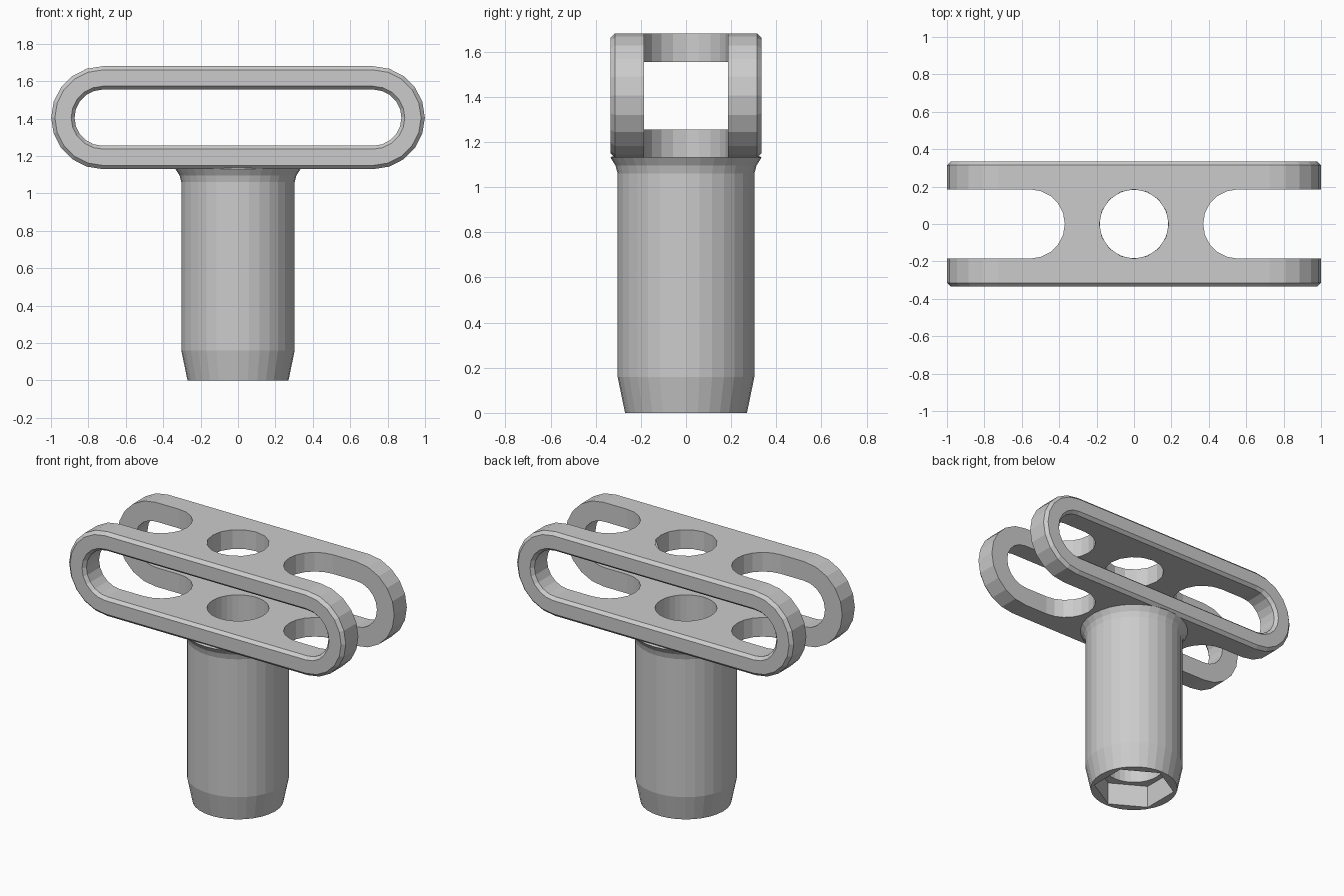
import bpy, bmesh
from math import sin, cos, pi, radians

if "Cube" in bpy.data.objects:
    bpy.data.objects.remove(bpy.data.objects["Cube"])


def make(name, rings, loop=False):
    """Skin a list of equal-length point rings; cap the ends or close into a loop."""
    bm = bmesh.new()
    vs = [[bm.verts.new(p) for p in r] for r in rings]
    n = len(vs[0])
    pairs = list(zip(vs, vs[1:])) + ([(vs[-1], vs[0])] if loop else [])
    for a, b in pairs:
        for i in range(n):
            j = (i + 1) % n
            bm.faces.new((a[i], a[j], b[j], b[i]))
    if not loop:
        bm.faces.new(vs[0][::-1])
        bm.faces.new(vs[-1])
    bmesh.ops.recalc_face_normals(bm, faces=bm.faces)
    me = bpy.data.meshes.new(name)
    bm.to_mesh(me)
    bm.free()
    ob = bpy.data.objects.new(name, me)
    bpy.context.collection.objects.link(ob)
    return ob


def stadium(cx, r, seg):
    """Rounded slot outline, centred on the origin."""
    pts = []
    for sx, start in ((1, -pi / 2), (-1, pi / 2)):
        for i in range(seg + 1):
            a = start + pi * i / seg
            pts.append((sx * cx + r * cos(a), r * sin(a)))
    return pts


def lathe(name, profile, n, turn=0.0):
    return make(name, [[(r * cos(2 * pi * i / n + turn), r * sin(2 * pi * i / n + turn), z)
                        for i in range(n)] for r, z in profile])


def combine(target, tool, op):
    m = target.modifiers.new(op, 'BOOLEAN')
    m.operation, m.object, m.solver = op, tool, 'EXACT'
    bpy.context.view_layer.objects.active = target
    bpy.ops.object.modifier_apply(modifier=m.name)
    bpy.data.objects.remove(tool)


# Head: chamfered stadium block with a slot running front to back
section = [(.255, -.335), (.275, -.315), (.275, .315), (.255, .335),
           (.168, .335), (.15, .315), (.15, -.315), (.168, -.335)]
head = make("slotted_head_with_stem",
            [[(x, y, 1.405 + z) for x, z in stadium(.724, r, 10)] for r, y in section],
            loop=True)

# Stem with tapered foot and flared collar
stem = lathe("stem", [(.27, 0), (.303, .16), (.303, 1.06), (.312, 1.095),
                      (.334, 1.13), (.3, 1.16), (.3, 1.2)], 32)
combine(head, stem, 'UNION')

# Open-ended notches that split the head into two side loops
for s in (-1, 1):
    notch = make("notch_cutter", [[(x + s * 1.0, y, z) for x, y in stadium(.445, .185, 10)]
                                  for z in (1.0, 1.8)])
    combine(head, notch, 'DIFFERENCE')

# Round hole in the top plate, bore through the stem, hex socket in the foot
combine(head, lathe("top_hole_cutter", [(.185, 1.4), (.185, 1.8)], 16), 'DIFFERENCE')
combine(head, lathe("bore_cutter", [(.183, -.1), (.183, 1.4)], 32), 'DIFFERENCE')
combine(head, lathe("hex_cutter", [(.25, -.1), (.25, .15)], 6, radians(30)), 'DIFFERENCE')
